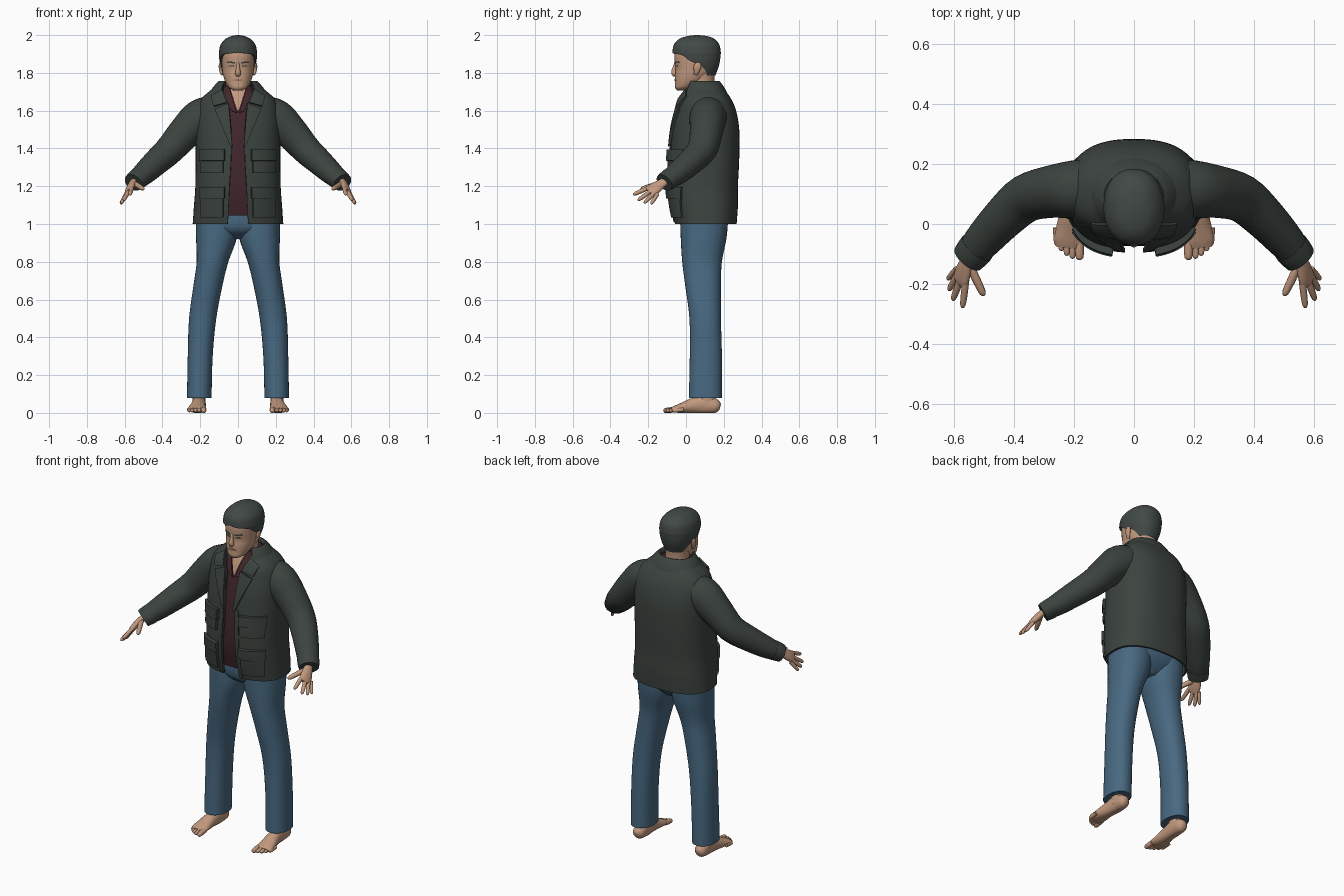
import bpy
import bmesh
import math
from mathutils import Vector

if "Cube" in bpy.data.objects:
    bpy.data.objects.remove(bpy.data.objects["Cube"])

made = []


def material(name, *rgb):
    m = bpy.data.materials.new(name)
    m.use_nodes = True
    m.diffuse_color = (*rgb, 1)
    m.node_tree.nodes["Principled BSDF"].inputs["Base Color"].default_value = (*rgb, 1)
    return m


JACKET = material("jacket grey green", .045, .057, .05)
HAIR = material("hair dark grey", .054, .067, .06)
DENIM = material("denim blue", .065, .14, .22)
SHIRT = material("shirt maroon", .055, .02, .024)
SKIN = material("skin", .54, .32, .21)
LIPS = material("lips", .33, .15, .11)


def finish(name, bm, mat, mirror=False, solid=0):
    bmesh.ops.remove_doubles(bm, verts=bm.verts, dist=1e-5)
    mesh = bpy.data.meshes.new(name)
    bm.to_mesh(mesh)
    bm.free()
    mesh.materials.append(mat)
    ob = bpy.data.objects.new(name, mesh)
    bpy.context.collection.objects.link(ob)
    if solid:
        ob.modifiers.new("Thickness", "SOLIDIFY").thickness = solid
    if mirror:
        ob.modifiers.new("Mirror", "MIRROR").use_mirror_merge = False
    made.append(ob)
    return ob


def resample(rows, steps=5):
    """Catmull-Rom interpolation between section rows."""
    out = []
    for i in range(len(rows) - 1):
        quad = zip(rows[max(i - 1, 0)], rows[i], rows[i + 1], rows[min(i + 2, len(rows) - 1)])
        quad = list(quad)
        for s in range(steps):
            t = s / steps
            out.append([b + t * (c - a + t * (2*a - 5*b + 4*c - d + t * (3*(b - c) + d - a))) / 2
                        for a, b, c, d in quad])
    return out + [list(rows[-1])]


def skin_rings(bm, rings, caps):
    rings = [[bm.verts.new(p) for p in ring] for ring in rings]
    for lo, hi in zip(rings, rings[1:]):
        for j in range(len(lo) - 1):
            bm.faces.new((lo[j], lo[j + 1], hi[j + 1], hi[j]))
    if caps[0]:
        bm.faces.new(rings[0][-2::-1])
    if caps[1]:
        bm.faces.new(rings[-1][:-1])


def loft(name, rows, mat, n=2, mirror=False, solid=0, segs=36):
    """Rows: z, half width, front y, back y, opening angle, centre x."""
    rows = resample([(*r, 0, 0)[:6] if len(r) < 6 else r for r in rows])
    rings = []
    for z, rx, yf, yb, start, cx in rows:
        start = math.radians(max(start, 0))
        ring = []
        for j in range(segs + 1):
            t = start + (math.tau - 2 * start) * j / segs
            s, c = math.sin(t), math.cos(t)
            ring.append((cx + rx * math.copysign(abs(s) ** (2 / n), s),
                         (yf + yb) / 2 - (yb - yf) / 2 * math.copysign(abs(c) ** (2 / n), c), z))
        rings.append(ring)
    bm = bmesh.new()
    skin_rings(bm, rings, (rows[0][4] <= 0, rows[-1][4] <= 0))
    return finish(name, bm, mat, mirror, solid)


def tube(name, rows, mat, up=(0, 0, 1), floor=None, segs=20):
    """Rows: x, y, z, half width, half height; mirrored to both sides."""
    rows = resample(rows, 4)
    pts = [Vector(r[:3]) for r in rows]
    rings = []
    for i, r in enumerate(rows):
        along = (pts[min(i + 1, len(pts) - 1)] - pts[max(i - 1, 0)]).normalized()
        side = along.cross(Vector(up)).normalized()
        rise = side.cross(along)
        ring = []
        for j in range(segs + 1):
            t = math.tau * j / segs
            p = pts[i] + side * r[3] * math.cos(t) + rise * r[4] * math.sin(t)
            if floor is not None:
                p.z = max(p.z, floor)
            ring.append(p)
        rings.append(ring)
    bm = bmesh.new()
    skin_rings(bm, rings, (True, True))
    bmesh.ops.recalc_face_normals(bm, faces=bm.faces)
    return finish(name, bm, mat, mirror=True)


def digit(name, base, tip, r):
    """A finger or toe with a rounded end."""
    a, b = Vector(base), Vector(tip)
    rows = [(*a.lerp(b, t), r * k, r * k) for t, k in ((0, 1), (.5, 1), (.85, .85), (.96, .55), (1, .15))]
    tube(name, rows, SKIN, floor=0, segs=12)


def panel(name, body, n, corners, mat, lift, solid, cells=8):
    """A plate following the front of a lofted body; corners are x, z."""
    rows = resample(body)

    def front(x, z):
        i = max(k for k in range(len(rows) - 1) if k == 0 or rows[k][0] <= z)
        lo, hi = rows[i], rows[i + 1]
        t = min(max((z - lo[0]) / (hi[0] - lo[0]), 0), 1)
        rx, yf, yb = (lo[k] + t * (hi[k] - lo[k]) for k in (1, 2, 3))
        return (yf + yb) / 2 - (yb - yf) / 2 * (1 - min(abs(x / rx), .99) ** n) ** (1 / n)

    a, b, c, d = (Vector(p) for p in corners)
    rings = []
    for i in range(cells + 1):
        left, right = a.lerp(d, i / cells), b.lerp(c, i / cells)
        line = [left.lerp(right, j / cells) for j in range(cells + 1)]
        rings.append([(p.x, front(p.x, p.y) - lift, p.y) for p in line])
    bm = bmesh.new()
    skin_rings(bm, rings, (False, False))
    return finish(name, bm, mat, True, solid)


def box(x0, x1, z0, z1):
    return (x0, z0), (x1, z0), (x1, z1), (x0, z1)


# Trousers
loft("trouser_legs", [(.08, .065, .015, .19, 0, .205), (.3, .066, .02, .19, 0, .2),
                      (.5, .072, .018, .185, 0, .187), (.68, .077, -.005, .185, 0, .158),
                      (.8, .084, -.02, .19, 0, .135), (.93, .108, -.028, .215, 0, .114),
                      (1.06, .108, -.03, .225, 0, .114)], DENIM, n=2.2, mirror=True)
loft("trouser_hips", [(.92, .05, .04, .16), (.96, .16, -.015, .2), (1.01, .222, -.032, .225),
                      (1.1, .215, -.03, .23)], DENIM, n=2.3)

# Bare feet
tube("feet", [(.205, .18, .03, .015, .018), (.206, .16, .035, .034, .036), (.206, .1, .045, .036, .052),
              (.21, .04, .038, .038, .042), (.215, -.02, .026, .046, .028), (.217, -.055, .02, .049, .019),
              (.219, -.078, .015, .042, .012)], SKIN, floor=0)
loft("ankles", [(.03, .035, .07, .16, 0, .206), (.07, .035, .065, .155, 0, .206),
                (.12, .037, .06, .15, 0, .206)], SKIN, mirror=True)
for i, (x, reach) in enumerate(((.183, .12), (.207, .116), (.226, .106), (.244, .09), (.259, .072))):
    digit(f"toe_{i + 1}", (x, -reach + .06, .018), (x - .002, -reach, .011), .015 if i == 0 else .011)

# Shirt with open neck
shirt = [(1.045, .2, -.045, .22), (1.2, .205, -.073, .25), (1.4, .205, -.066, .25), (1.55, .2, -.045, .25),
         (1.66, .14, -.016, .2), (1.71, .088, .006, .165), (1.735, .078, .014, .16)]
loft("shirt", shirt, SHIRT, n=2.4)
panel("chest_skin", shirt, 2.4, ((0, 1.6), (.003, 1.6), (.045, 1.73), (0, 1.73)), SKIN, .004, .006)
panel("shirt_collar", shirt, 2.4, ((.006, 1.59), (.035, 1.6), (.09, 1.72), (.05, 1.735)), SHIRT, .01, .008)

# Jacket body, open down the front: the last value is half the opening
jacket = [(1.0, .24, -.06, .268, .055), (1.1, .233, -.08, .275, .05), (1.2, .226, -.09, .275, .045),
          (1.35, .224, -.086, .282, .036), (1.5, .224, -.072, .282, .036), (1.6, .216, -.05, .265, .045),
          (1.66, .195, -.033, .24, .06), (1.7, .155, -.01, .212, .075), (1.735, .105, .01, .178, .08)]
opened = [(z, rx, yf, yb, math.degrees(math.asin((gap / rx) ** 1.25))) for z, rx, yf, yb, gap in jacket]
loft("jacket_body", opened, JACKET, n=2.5, solid=.012, segs=60)
loft("jacket_collar", [(1.685, .155, -.03, .222, 40), (1.72, .135, -.012, .205, 38), (1.757, .1, .006, .175, 42),
                       (1.735, .085, .012, .165, 45)], JACKET, n=2.2, solid=.006)

# Lapels, pockets and hem details
panel("lapels", jacket, 2.5, ((.03, 1.41), (.04, 1.41), (.125, 1.61), (.05, 1.64)), JACKET, .014, .014)
panel("collar_points", jacket, 2.5, ((.06, 1.645), (.13, 1.625), (.145, 1.68), (.085, 1.715)), JACKET, .016, .014)
panel("front_plackets", jacket, 2.5, ((.053, 1.01), (.075, 1.01), (.06, 1.42), (.036, 1.42)), JACKET, .005, .008)
for level, z0, z1 in (("lower", 1.035, 1.17), ("upper", 1.27, 1.37)):
    panel(level + "_pockets", jacket, 2.5, box(.08, .2, z0, z1), JACKET, .016, .022)
    panel(level + "_pocket_flaps", jacket, 2.5, box(.073, .207, z1 - .035, z1 + .025), JACKET, .024, .03)

# Sleeves and cuffs
tube("sleeves", [(.12, .12, 1.58, .1, .1), (.2, .115, 1.555, .097, .105), (.28, .107, 1.485, .087, .09),
                 (.36, .085, 1.395, .08, .078), (.43, .025, 1.33, .072, .07), (.5, -.05, 1.265, .063, .06),
                 (.548, -.108, 1.225, .053, .046)], JACKET, segs=32)
tube("cuffs", [(.523, -.078, 1.245, .061, .055), (.538, -.096, 1.233, .06, .053),
               (.554, -.115, 1.219, .056, .049)], JACKET, segs=32)

# Hands
tube("palms", [(.545, -.1, 1.23, .026, .02), (.556, -.125, 1.217, .026, .019), (.568, -.155, 1.196, .034, .019),
               (.578, -.185, 1.177, .036, .015), (.583, -.197, 1.169, .028, .009)], SKIN, up=(.82, -.15, .57))
digit("thumb", (.55, -.135, 1.215), (.5, -.24, 1.185), .014)
digit("index_finger", (.56, -.18, 1.2), (.572, -.28, 1.155), .0115)
digit("middle_finger", (.575, -.175, 1.182), (.605, -.255, 1.125), .0115)
digit("ring_finger", (.587, -.165, 1.168), (.618, -.222, 1.11), .011)
digit("little_finger", (.592, -.15, 1.16), (.622, -.185, 1.105), .01)

# Neck and head
loft("neck", [(1.6, .07, .02, .15), (1.7, .066, .018, .15), (1.76, .066, .01, .15), (1.82, .07, .01, .155)], SKIN)
head = [(1.708, .025, -.048, .0), (1.722, .048, -.058, .04), (1.75, .066, -.058, .09), (1.785, .078, -.058, .13),
        (1.82, .084, -.055, .155), (1.86, .087, -.06, .165), (1.9, .088, -.06, .17), (1.95, .078, -.045, .16),
        (1.985, .045, 0, .12)]
loft("head", head, SKIN, n=2.2)
tube("ears", [(.083, .05, 1.79, .006, .01), (.089, .055, 1.805, .008, .014), (.094, .06, 1.83, .008, .02),
              (.094, .062, 1.848, .006, .015), (.088, .06, 1.856, .003, .006)], SKIN, up=(0, 1, 0))
tube("nose", [(0, -.052, 1.855, .007, .008), (0, -.06, 1.83, .009, .01), (0, -.064, 1.805, .014, .014),
              (0, -.061, 1.79, .014, .011), (0, -.055, 1.784, .006, .005)], SKIN, up=(0, 1, 0))
panel("eyebrows", head, 2.2, ((.016, 1.85), (.06, 1.853), (.056, 1.861), (.016, 1.857)), HAIR, .003, .005)
panel("eyes", head, 2.2, ((.02, 1.834), (.05, 1.834), (.046, 1.839), (.024, 1.839)), HAIR, .002, .004)
panel("mouth", head, 2.2, ((0, 1.757), (.026, 1.76), (.026, 1.763), (0, 1.767)), LIPS, .003, .005)

# Short hair with a fringe and sideburns
loft("hair", [(1.785, .073, -.04, .155, 125), (1.83, .09, -.06, .172, 104), (1.865, .098, -.066, .18, 74),
              (1.895, .101, -.07, .183, 52), (1.91, .101, -.072, .184, 0), (1.95, .092, -.064, .176),
              (1.98, .066, -.035, .15), (1.994, .038, .005, .115), (2.0, .01, .045, .07)],
     HAIR, n=2.2, solid=.01, segs=48)

# Apply modifiers and smooth the surfaces
bpy.ops.object.select_all(action="DESELECT")
for ob in made:
    ob.select_set(True)
bpy.context.view_layer.objects.active = made[0]
bpy.ops.object.convert(target="MESH")
bpy.ops.object.shade_smooth_by_angle(angle=math.radians(42))
